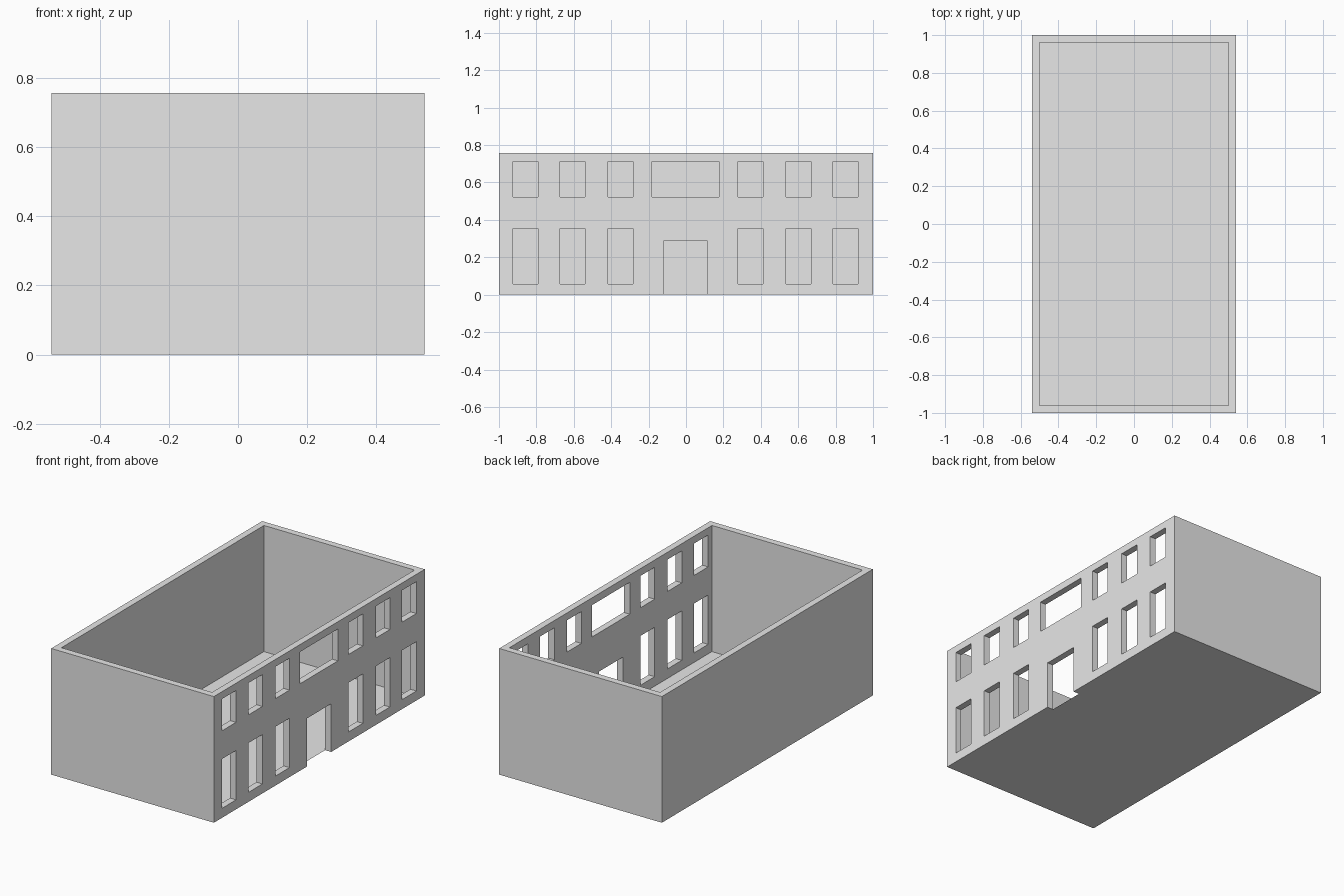
import bpy, bmesh

if "Cube" in bpy.data.objects:
    bpy.data.objects.remove(bpy.data.objects["Cube"])

HX, HY, H, T = 0.54, 1.0, 0.757, 0.04   # half width, half length, height, wall thickness

grey = bpy.data.materials.new("plain grey")
grey.diffuse_color = (0.8, 0.8, 0.8, 1)
grey.use_nodes = True
grey.node_tree.nodes["Principled BSDF"].inputs["Base Color"].default_value = grey.diffuse_color


def make_object(name, bm):
    mesh = bpy.data.meshes.new(name)
    bm.to_mesh(mesh)
    bm.free()
    mesh.materials.append(grey)
    obj = bpy.data.objects.new(name, mesh)
    bpy.context.collection.objects.link(obj)
    return obj


def rectangle(bm, hx, hy, z):
    return [bm.verts.new((sx * hx, sy * hy, z))
            for sx, sy in ((-1, -1), (1, -1), (1, 1), (-1, 1))]


def add_box(bm, x0, x1, y0, y1, z0, z1):
    corners = bmesh.ops.create_cube(bm, size=1)["verts"]
    for v in corners:
        v.co = (x1 if v.co.x > 0 else x0,
                y1 if v.co.y > 0 else y0,
                z1 if v.co.z > 0 else z0)


# Four outer walls as one rectangular ring, open at the top
bm = bmesh.new()
loops = [rectangle(bm, HX, HY, 0), rectangle(bm, HX, HY, H),
         rectangle(bm, HX - T, HY - T, H), rectangle(bm, HX - T, HY - T, 0)]
for k in range(4):
    a, b = loops[k], loops[(k + 1) % 4]
    for i in range(4):
        j = (i + 1) % 4
        bm.faces.new((a[i], a[j], b[j], b[i]))
bmesh.ops.recalc_face_normals(bm, faces=bm.faces)
walls = make_object("walls", bm)

# Openings in the right-hand wall: two rows of windows, a wide window and a door
bm = bmesh.new()
X0, X1 = HX - T - 0.05, HX + 0.05
for y in (-0.857, -0.607, -0.35, 0.345, 0.602, 0.853):
    for z0, z1 in ((0.057, 0.353), (0.522, 0.713)):
        add_box(bm, X0, X1, y - 0.067, y + 0.067, z0, z1)
add_box(bm, X0, X1, -0.181, 0.176, 0.522, 0.713)
add_box(bm, X0, X1, -0.117, 0.112, -0.1, 0.289)
cutter = make_object("opening_cutter", bm)
cutter.hide_render = True

cut = walls.modifiers.new("openings", "BOOLEAN")
cut.operation = "DIFFERENCE"
cut.solver = "EXACT"
cut.object = cutter
bpy.context.view_layer.objects.active = walls
walls.select_set(True)
bpy.ops.object.modifier_apply(modifier=cut.name)
bpy.data.objects.remove(cutter)

# Thin floor sheet between the walls
bm = bmesh.new()
bm.faces.new(rectangle(bm, HX - T, HY - T, 0))
make_object("floor", bm)
